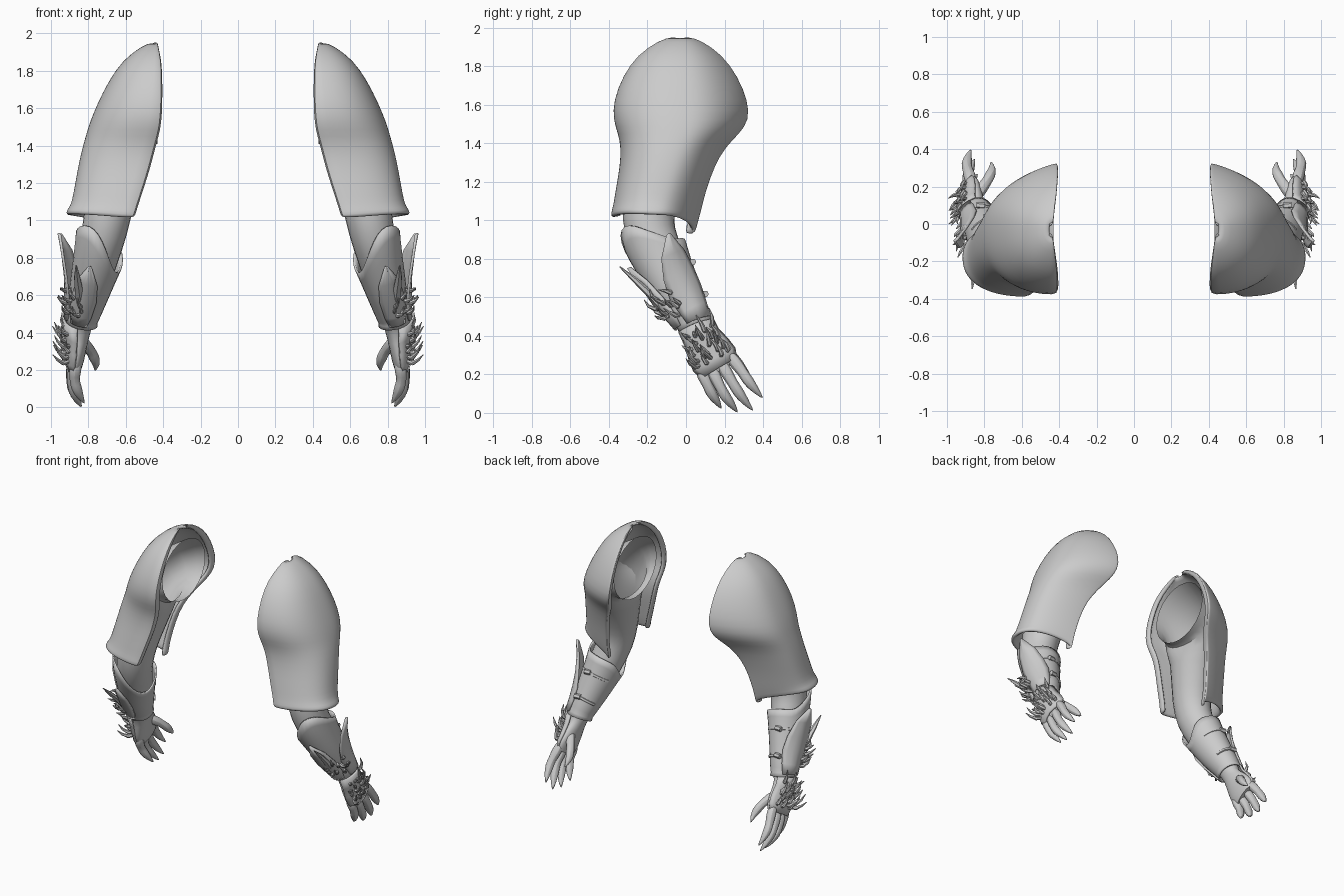
import bpy, bmesh, math, random
from mathutils import Vector as V

if "Cube" in bpy.data.objects:
    bpy.data.objects.remove(bpy.data.objects["Cube"])
random.seed(4)


def finish(name, bm, thick=0, subsurf=0, angle=40):
    """Turn a bmesh into a smooth, mirrored object."""
    me = bpy.data.meshes.new(name)
    bm.to_mesh(me)
    bm.free()
    ob = bpy.data.objects.new(name, me)
    bpy.context.collection.objects.link(ob)
    if thick:
        m = ob.modifiers.new("thickness", 'SOLIDIFY')
        m.thickness, m.offset = thick, -1
    if subsurf:
        m = ob.modifiers.new("smooth", 'SUBSURF')
        m.levels = m.render_levels = subsurf
    m = ob.modifiers.new("other_side", 'MIRROR')
    m.use_clip, m.use_mirror_merge = False, False
    me.shade_smooth()
    me.set_sharp_from_angle(angle=math.radians(angle))
    return ob


def skin(bm, rings, closed=True, caps=(False, False)):
    """Bridge a list of point rings, facing outward."""
    vs = [[bm.verts.new(p) for p in r] for r in rings]
    n, faces = len(rings[0]), []
    for a, b in zip(vs, vs[1:]):
        for i in range(n if closed else n - 1):
            j = (i + 1) % n
            faces.append(bm.faces.new((a[i], a[j], b[j], b[i])))
    for cap, r in zip(caps, (vs[0][::-1], vs[-1])):
        if cap:
            faces.append(bm.faces.new(r))
    mid = sum((v.co for r in vs for v in r), V()) / (n * len(vs))
    score = 0
    for f in faces:
        f.normal_update()
        score += f.calc_area() * f.normal.dot(f.calc_center_median() - mid)
    if score < 0:
        for f in faces:
            f.normal_flip()


def frame(t):
    ref = V((0, 1, 0)) if abs(t.y) < .93 else V((0, 0, 1))
    u = (ref - t * ref.dot(t)).normalized()
    return u, t.cross(u)


def tube(bm, pts, radii, sides=8, flat=1):
    """Tapering limb, finger or spike along a path."""
    pts, rings = [V(p) for p in pts], []
    for i, p in enumerate(pts):
        t = (pts[min(i + 1, len(pts) - 1)] - pts[max(i - 1, 0)]).normalized()
        u, w = frame(t)
        rings.append([p + radii[i] * (u * math.cos(a) + w * flat * math.sin(a))
                      for a in (2 * math.pi * k / sides for k in range(sides))])
    skin(bm, rings, True, (True, True))


# arm stations: centre x, y, z, half depth, half width
ARM = [(.43, -.02, 1.63, .25, .22), (.545, -.04, 1.57, .235, .18), (.63, -.10, 1.42, .20, .165),
       (.665, -.15, 1.25, .16, .15), (.69, -.19, 1.08, .14, .13), (.715, -.185, .94, .13, .12),
       (.75, -.13, .80, .125, .11), (.79, -.05, .64, .11, .095), (.825, .03, .50, .085, .075),
       (.84, .065, .42, .07, .055), (.85, .11, .34, .10, .045), (.86, .15, .27, .115, .04),
       (.865, .18, .22, .09, .03)]


def station(s):
    i = max(0, min(int(s), len(ARM) - 2))
    f = s - i
    p = [ARM[max(0, min(i + k, len(ARM) - 1))] for k in (-1, 0, 1, 2)]
    return [.5 * (2 * b + (c - a) * f + (2 * a - 5 * b + 4 * c - d) * f * f
                  + (3 * b - a - 3 * c + d) * f ** 3) for a, b, c, d in zip(*p)]


def on_arm(s, deg, off=0):
    """Point on the arm: 0 back, 90 outside, 180 front, 270 inside."""
    q = station(s)
    t = (V(station(min(s + .1, 12))[:3]) - V(station(max(s - .1, 0))[:3])).normalized()
    if s < 2.5:  # the shoulder opening faces straight inward
        t = V((1, 0, 0)).lerp(t, s / 2.5).normalized()
    u, w = frame(t)
    a = math.radians(deg)
    return V(q[:3]) + u * (q[3] + off) * math.cos(a) + w * (q[4] + off) * math.sin(a)


# bare arm, open at the shoulder
bm = bmesh.new()
skin(bm, [[on_arm(k / 2, d) for d in range(0, 360, 15)] for k in range(25)], True, (False, True))
finish("arm", bm)

# fingers and thumb with knuckles and claw tips
bm = bmesh.new()
for path in ([(.86, .07, .25), (.872, .09, .19), (.875, .11, .15), (.865, .13, .105), (.845, .16, .06), (.82, .185, .02)],
             [(.865, .12, .26), (.88, .15, .19), (.887, .175, .14), (.88, .20, .09), (.86, .24, .04), (.835, .27, 0)],
             [(.87, .17, .28), (.885, .21, .21), (.892, .24, .16), (.888, .27, .11), (.87, .31, .055), (.85, .35, .01)],
             [(.87, .21, .32), (.88, .265, .25), (.892, .295, .21), (.895, .32, .17), (.888, .36, .12), (.87, .40, .075)],
             [(.86, .12, .37), (.815, .19, .335), (.785, .23, .30), (.77, .26, .27), (.755, .295, .23), (.765, .335, .195)]):
    tube(bm, path, (.03, .038, .027, .034, .022, .003), 8)
finish("fingers", bm, 0, 1)

# shoulder sleeve levels: z, front inner x, back inner x, outer x, front y, back y
SLEEVE = [(1.955, .43, .43, .455, -.07, .01), (1.935, .425, .425, .51, -.14, .08),
          (1.86, .405, .41, .615, -.255, .19), (1.75, .40, .405, .69, -.33, .27),
          (1.62, .40, .40, .755, -.38, .325), (1.52, .405, .41, .795, -.38, .33),
          (1.45, .42, .44, .815, -.355, .28), (1.38, .44, .49, .835, -.34, .205),
          (1.28, .465, .55, .857, -.345, .15), (1.17, .50, .58, .875, -.365, .105),
          (1.08, .53, .60, .89, -.378, .075), (1.045, .54, .60, .905, -.388, .06),
          (1.015, .55, .60, .925, -.393, .05)]
rings = []
for z, xf, xb, xo, yf, yb in SLEEVE:
    h, yc, ring = (yb - yf) / 2, (yb + yf) / 2, []
    lip = min(.06, h * .95)
    drop = max(0, 1.2 - z) / .18
    for k in range(25):
        t = math.pi * k / 24
        c, f = math.cos(t), k / 24
        x0 = xf + (xb - xf) * f
        power = .8 if f < .5 else 1.55
        ring.append(V((x0 + (xo - x0) * max(0, math.sin(t)) ** power,
                       yc - h * math.copysign(abs(c) ** .85, c),
                       z + drop * (.035 * math.sin(t) - .085 * f ** 3))))
    ring.insert(0, ring[0] + V((.005, lip, 0)))
    ring.append(ring[-1] + V((.005, -lip, 0)))
    rings.append(ring)
bm = bmesh.new()
skin(bm, rings, False)
finish("shoulder_sleeve", bm, .03, 1)

# bracer with a raised point at the elbow
rings = []
for k in range(11):
    ring = []
    for d in range(0, 360, 12):
        top = 5.75 - .95 * max(0, math.cos(math.radians(d - 140))) ** 1.5
        top += .45 * max(0, math.cos(math.radians(d - 255))) ** 4
        f = k / 10
        ring.append(on_arm(top + (8.6 - top) * f, d, .014 + .016 * (1 - f) ** 3 + .01 * (f > .95)))
    rings.append(ring)
bm = bmesh.new()
skin(bm, rings)
finish("bracer", bm, .012)


def plate(name, s0, s1, mid, widths, offs, thick=.014):
    """Raised armour plate lying on the arm."""
    n, rings = len(widths) - 1, []
    for k, (w, o) in enumerate(zip(widths, offs)):
        s = s0 + (s1 - s0) * k / n
        rings.append([on_arm(s, mid + w * j / 3, o + .012 * (1 - abs(j) / 3)) for j in range(-3, 4)])
    bm = bmesh.new()
    skin(bm, rings, False)
    finish(name, bm, thick, 0, 30)


plate("outer_blade", 5.7, 8.4, 75, (3, 20, 34, 45, 45, 40), (.125, .08, .05, .034, .026, .03))
plate("front_plate", 5.9, 8.3, 170, (3, 25, 35, 35, 28), (.05, .036, .03, .026, .026))
plate("hand_guard", 8.6, 11.7, 90, (75, 78, 80, 78, 72), (.03, .024, .016, .014, .016))

# straps around the bracer and their clasps
bm = bmesh.new()
for s in (6.5, 7.55):
    skin(bm, [[on_arm(s + e, d, o) for d in range(-60, 75, 15)]
              for e, o in ((-.06, .014), (-.04, .024), (.04, .024), (.06, .014))], False)
    p = on_arm(s, 12, .02)
    tube(bm, [p + V((-.02, 0, 0)), p + V((.025, .005, 0))], (.018, .018), 6)
finish("straps", bm)

# long fin on the front of the bracer
bm = bmesh.new()
tube(bm, [(.84, -.12, .54), (.85, -.19, .62), (.86, -.27, .695), (.865, -.345, .76)],
     (.018, .02, .014, .003), 6, 1.3)
finish("forearm_fin", bm)


def thorns(name, spots, lift, size):
    """Cluster of curved thorns rooted on the arm surface."""
    bm = bmesh.new()
    for s, d in spots:
        s, d = s + random.uniform(-.12, .12), d + random.uniform(-6, 6)
        a = on_arm(s, d, .012)
        out = (on_arm(s, d, .2) - a).normalized()
        side = V([random.uniform(-.5, .5) for _ in range(3)])
        n = size * random.uniform(.7, 1.2)
        b = a + out * n * .5 + side * n * .2
        c = b + (out * .25 + lift * .5 + side * .3) * n
        e = c + (lift * .6 + side * .5) * n
        tube(bm, [a, b, c, e], (.012, .013, .009, .002), 6)
    finish(name, bm)


thorns("wrist_thorns", [(7.2 + .25 * i, 112 + 20 * j) for i in range(3) for j in range(4)],
       V((.2, -.6, .5)), .07)
thorns("hand_thorns", [(9.2 + .42 * i, 52 + 20 * j) for i in range(5) for j in range(5)],
       V((.3, -.5, .7)), .06)
